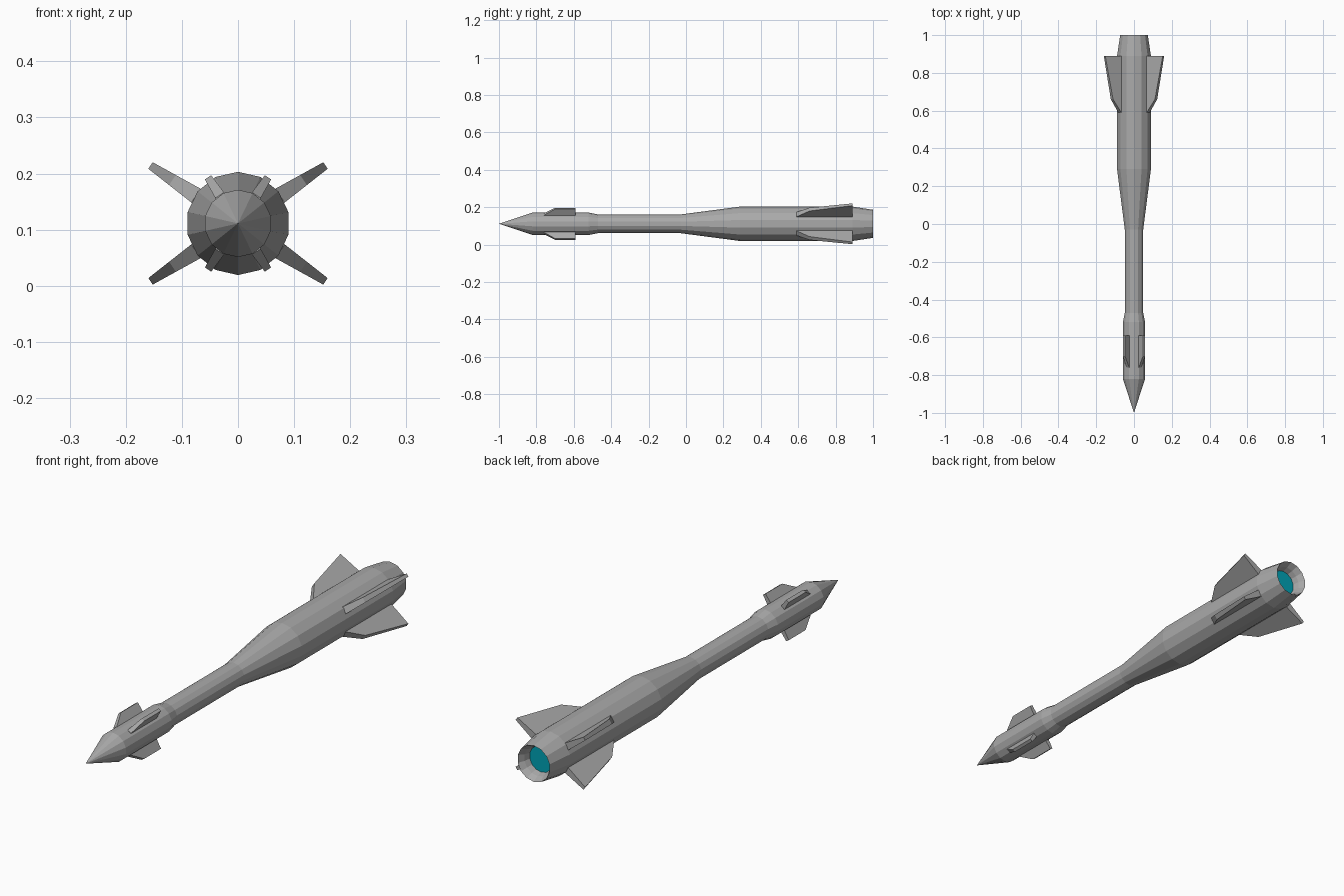
import bpy, bmesh
from math import sin, cos, pi, radians
from mathutils import Vector

cube = bpy.data.objects.get("Cube")
if cube:
    bpy.data.objects.remove(cube, do_unlink=True)

SIDES = 14
AXIS_Z = 0.111


def material(name, rgb):
    m = bpy.data.materials.new(name)
    m.use_nodes = True
    m.diffuse_color = (*rgb, 1)
    m.node_tree.nodes["Principled BSDF"].inputs["Base Color"].default_value = (*rgb, 1)
    return m


grey = material("body grey", (0.4, 0.4, 0.4))
teal = material("exhaust teal", (0.0, 0.36, 0.46))


def finish(bm, name, mat):
    bmesh.ops.recalc_face_normals(bm, faces=bm.faces)
    mesh = bpy.data.meshes.new(name)
    bm.to_mesh(mesh)
    bm.free()
    mesh.materials.append(mat)
    obj = bpy.data.objects.new(name, mesh)
    obj.location.z = AXIS_Z
    bpy.context.collection.objects.link(obj)
    return obj


def ring(bm, y, r):
    angles = [2 * pi * i / SIDES for i in range(SIDES)]
    return [bm.verts.new((r * sin(a), y, r * cos(a))) for a in angles]


# Body: profile of (y, radius) from the nose to the tail and into the nozzle
PROFILE = [(-0.82, 0.06), (-0.52, 0.06), (-0.47, 0.05), (-0.03, 0.05),
           (0.29, 0.092), (0.89, 0.092), (1.0, 0.075), (0.975, 0.061), (0.95, 0.054)]
bm = bmesh.new()
rings = [ring(bm, y, r) for y, r in PROFILE]
tip = bm.verts.new((0, -1, 0))
for i in range(SIDES):
    j = (i + 1) % SIDES
    bm.faces.new((tip, rings[0][i], rings[0][j]))
    for a, b in zip(rings, rings[1:]):
        bm.faces.new((a[i], b[i], b[j], a[j]))
finish(bm, "body", grey)

# Exhaust disc closing the nozzle
bm = bmesh.new()
bm.faces.new(reversed(ring(bm, *PROFILE[-1])))
disc = finish(bm, "exhaust_disc", teal)
if disc.data.polygons[0].normal.y < 0:
    disc.data.flip_normals()


def fin(name, outline, angle, root_thick, tip_thick):
    """Tapered plate; the outline is (y, distance from the axis)."""
    out = Vector((cos(angle), 0, sin(angle)))
    across = Vector((-sin(angle), 0, cos(angle)))
    r0 = min(r for _, r in outline)
    r1 = max(r for _, r in outline)
    bm = bmesh.new()
    sides = []
    for s in (-0.5, 0.5):
        verts = []
        for y, r in outline:
            t = root_thick + (tip_thick - root_thick) * (r - r0) / (r1 - r0)
            verts.append(bm.verts.new(out * r + across * s * t + Vector((0, y, 0))))
        bm.faces.new(verts)
        sides.append(verts)
    a, b = sides
    for i in range(len(a)):
        j = (i + 1) % len(a)
        bm.faces.new((a[i], a[j], b[j], b[i]))
    finish(bm, name, grey)


# Four tail fins and four nose fins, mirrored about both planes
TAIL = [(0.59, 0.075), (0.59, 0.09), (0.66, 0.14), (0.89, 0.187), (0.89, 0.075)]
NOSE = [(-0.76, 0.05), (-0.76, 0.06), (-0.70, 0.098), (-0.59, 0.098), (-0.59, 0.05)]
for place, outline, tilt, root, end in (("tail", TAIL, 33.5, 0.032, 0.014),
                                        ("nose", NOSE, 57, 0.02, 0.0135)):
    t = radians(tilt)
    for corner, angle in (("upper_left", t), ("upper_right", pi - t),
                          ("lower_right", pi + t), ("lower_left", -t)):
        fin(f"{place}_fin_{corner}", outline, angle, root, end)
